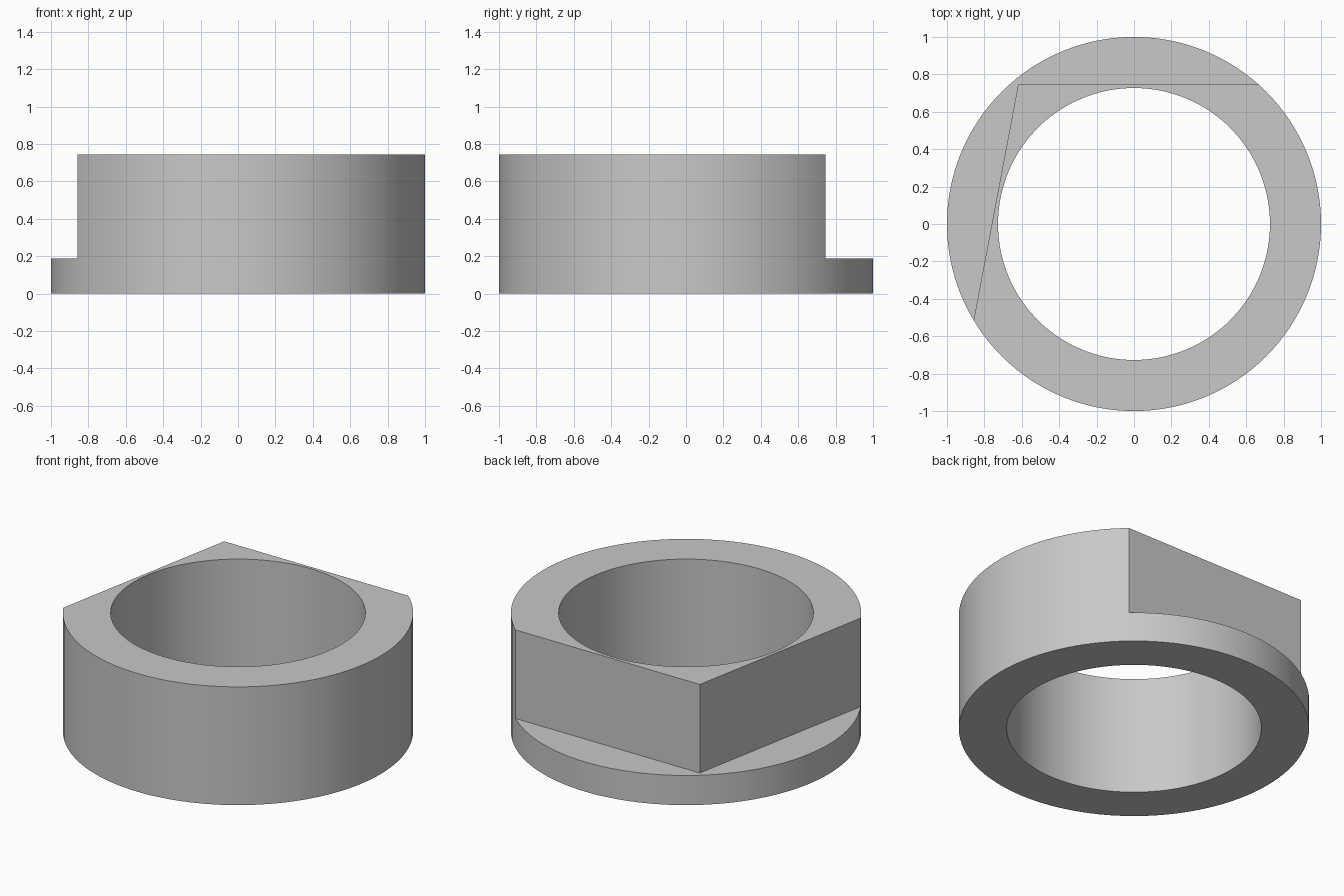
import bpy, bmesh
from math import radians, pi, cos, sin
from mathutils import Matrix, Vector

cube = bpy.data.objects.get("Cube")
if cube:
    bpy.data.objects.remove(cube, do_unlink=True)

HEIGHT, FLANGE, BORE, FLAT = 0.745, 0.187, 0.727, 0.747

grey = bpy.data.materials.new("plain grey")
grey.use_nodes = True
colour = (0.58, 0.58, 0.58, 1)
grey.diffuse_color = colour
grey.node_tree.nodes["Principled BSDF"].inputs["Base Color"].default_value = colour


def make_object(name, bm):
    bmesh.ops.recalc_face_normals(bm, faces=bm.faces)
    mesh = bpy.data.meshes.new(name)
    bm.to_mesh(mesh)
    bm.free()
    mesh.materials.append(grey)
    obj = bpy.data.objects.new(name, mesh)
    bpy.context.collection.objects.link(obj)
    return obj


# Ring: rectangular section spun around z
bm = bmesh.new()
section = [bm.verts.new((r, 0, z)) for r, z in
           ((BORE, 0), (1, 0), (1, HEIGHT), (BORE, HEIGHT))]
edges = [bm.edges.new((section[i], section[(i + 1) % 4])) for i in range(4)]
bmesh.ops.spin(bm, geom=section + edges, cent=(0, 0, 0), axis=(0, 0, 1),
               angle=2 * pi, steps=128)
bmesh.ops.remove_doubles(bm, verts=bm.verts, dist=0.0001)
ring = make_object("collar_ring", bm)

# Two flats cut down to the flange, at the back and the right side
cutters = []
for name, degrees in (("back_flat_cutter", 90), ("side_flat_cutter", 169.3)):
    a = radians(degrees)
    bm = bmesh.new()
    centre = Vector(((FLAT + 0.5) * cos(a), (FLAT + 0.5) * sin(a), FLANGE + 0.5))
    bmesh.ops.create_cube(bm, size=1, matrix=Matrix.Translation(centre)
                          @ Matrix.Rotation(a, 4, 'Z')
                          @ Matrix.Diagonal((1, 3, 1, 1)))
    cutter = make_object(name, bm)
    cutter.hide_render = True
    cutters.append(cutter)
    cut = ring.modifiers.new(name, 'BOOLEAN')
    cut.operation = 'DIFFERENCE'
    cut.solver = 'EXACT'
    cut.object = cutter

# Bake the cuts and drop the cutters
depsgraph = bpy.context.evaluated_depsgraph_get()
cut_mesh = bpy.data.meshes.new_from_object(ring.evaluated_get(depsgraph))
ring.modifiers.clear()
ring.data = cut_mesh
for cutter in cutters:
    bpy.data.objects.remove(cutter, do_unlink=True)

# Smooth round walls, sharp rims and flats
bpy.ops.object.select_all(action='DESELECT')
ring.select_set(True)
bpy.context.view_layer.objects.active = ring
bpy.ops.object.shade_smooth_by_angle(angle=radians(20))
